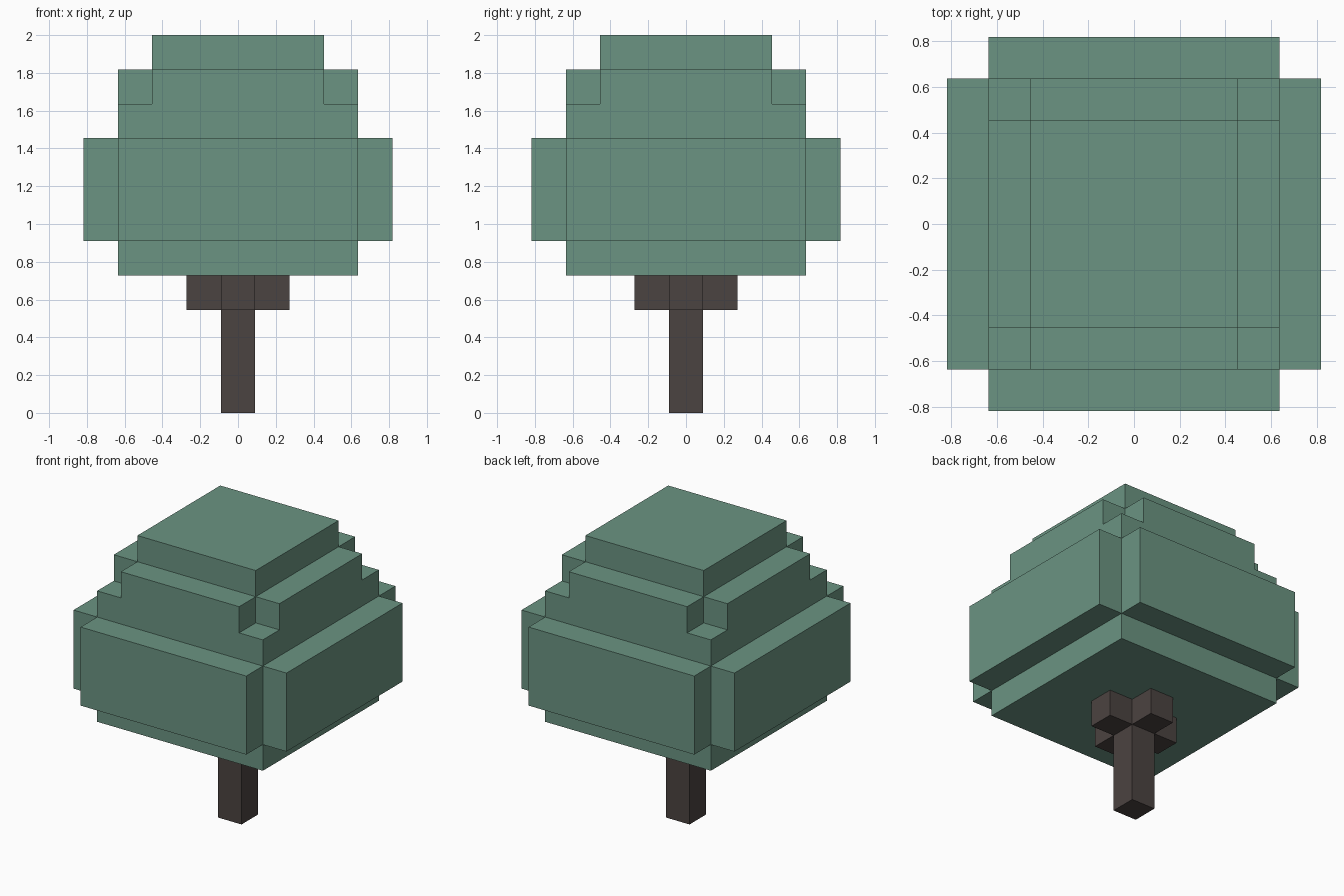
import bpy
import bmesh
from mathutils import Vector

if "Cube" in bpy.data.objects:
    bpy.data.objects.remove(bpy.data.objects["Cube"])

U = 2 / 11  # edge of one block; the tree is eleven blocks tall


def material(name, rgb):
    mat = bpy.data.materials.new(name)
    linear = [((c / 255 + 0.055) / 1.055) ** 2.4 for c in rgb]
    mat.diffuse_color = (*linear, 1)
    mat.use_nodes = True
    mat.node_tree.nodes["Principled BSDF"].inputs["Base Color"].default_value = mat.diffuse_color
    return mat


def box(rx, ry, z0, z1):
    """Block cells of a centred box: rx, ry cells to each side of the axis."""
    return {(x, y, z) for x in range(-rx, rx + 1)
            for y in range(-ry, ry + 1) for z in range(z0, z1)}


def cross(long, short, z0, z1):
    """Plus-shaped layer made of two crossing boxes."""
    return box(long, short, z0, z1) | box(short, long, z0, z1)


def block_object(name, cells, mat, covered=frozenset()):
    """Outer skin of a set of cells, merged into large flat faces."""
    bm = bmesh.new()
    for cell in cells:
        centre = Vector(cell) + Vector((0, 0, 0.5))
        for axis in range(3):
            for sign in (-1, 1):
                n = Vector((0, 0, 0))
                n[axis] = sign
                neighbour = tuple(int(c + d) for c, d in zip(cell, n))
                if neighbour in cells or neighbour in covered:
                    continue
                a = Vector((0, 0, 0))
                a[(axis + 1) % 3] = 0.5
                b = n.cross(a)
                mid = centre + n * 0.5
                bm.faces.new([bm.verts.new((mid + o) * U)
                              for o in (-a - b, a - b, a + b, b - a)])
    bmesh.ops.remove_doubles(bm, verts=bm.verts, dist=0.001)
    bmesh.ops.dissolve_limit(bm, angle_limit=0.02, verts=bm.verts, edges=bm.edges)
    mesh = bpy.data.meshes.new(name)
    bm.to_mesh(mesh)
    bm.free()
    mesh.materials.append(mat)
    obj = bpy.data.objects.new(name, mesh)
    bpy.context.collection.objects.link(obj)
    return obj


green = material("leaf green", (107, 148, 130))
brown = material("bark brown", (75, 67, 65))

# Foliage: core, side slabs, notched shoulder and cap
foliage = (box(3, 3, 4, 9) | cross(4, 3, 5, 8)
           | cross(3, 2, 9, 10) | box(2, 2, 10, 11))
block_object("foliage", foliage, green)

# Trunk with four short branches under the foliage
trunk = box(0, 0, 0, 4) | cross(1, 0, 3, 4)
block_object("trunk", trunk, brown, covered=foliage)
